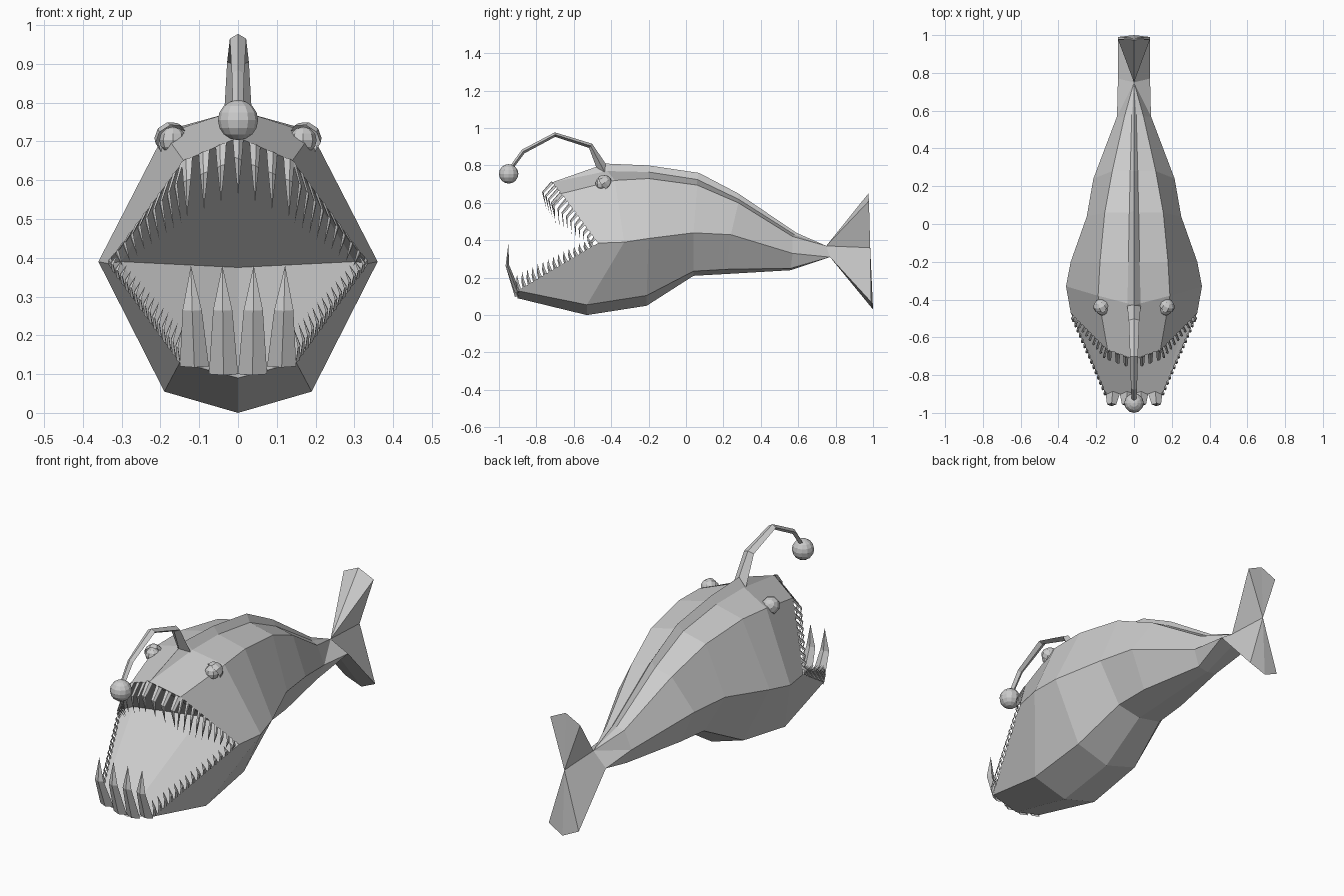
import bpy, bmesh, math
from mathutils import Vector as V

if "Cube" in bpy.data.objects:
    bpy.data.objects.remove(bpy.data.objects["Cube"])

grey = bpy.data.materials.new("plain_grey")
grey.diffuse_color = (0.6, 0.6, 0.6, 1)
grey.use_nodes = True
grey.node_tree.nodes["Principled BSDF"].inputs["Base Color"].default_value = grey.diffuse_color


def make(name, verts, faces, mirror=False):
    bm = bmesh.new()
    vs = [bm.verts.new(v) for v in verts]
    for f in faces:
        bm.faces.new([vs[i] for i in f])
    if mirror:
        geo = bmesh.ops.duplicate(bm, geom=bm.verts[:] + bm.edges[:] + bm.faces[:])["geom"]
        for v in geo:
            if isinstance(v, bmesh.types.BMVert):
                v.co.x *= -1
        bmesh.ops.remove_doubles(bm, verts=bm.verts[:], dist=1e-4)
    bmesh.ops.recalc_face_normals(bm, faces=bm.faces[:])
    me = bpy.data.meshes.new(name)
    bm.to_mesh(me)
    bm.free()
    me.materials.append(grey)
    ob = bpy.data.objects.new(name, me)
    bpy.context.collection.objects.link(ob)
    return ob


# Body half rings: ridge, ridge base, shoulder, side, low, belly
rings = [
    [(0, -.43, .81), (.035, -.42, .77), (.19, -.38, .72), (.36, -.33, .39), (.19, -.53, .055), (0, -.53, 0)],
    [(0, -.2, .80), (.03, -.2, .765), (.18, -.2, .73), (.335, -.2, .41), (.18, -.21, .105), (0, -.21, .05)],
    [(0, .07, .76), (.025, .06, .725), (.155, .06, .695), (.25, .04, .44), (.13, .04, .235), (0, .04, .21)],
    [(0, .28, .65), (.02, .28, .62), (.115, .28, .60), (.215, .24, .43), (.12, .22, .245), (0, .22, .22)],
    [(0, .59, .44), (.012, .58, .43), (.05, .57, .42), (.09, .57, .33), (.055, .56, .25), (0, .56, .24)],
]
mouth = [(0, -.715, .71), (.14, -.665, .65), (.335, -.47, .385),   # upper lip, corner
         (.15, -.9, .13), (0, -.9, .09),                          # lower lip
         (0, -.3, .375), (.3, -.42, .39)]                         # throat
verts = [v for r in rings for v in r]
faces = []
for r in range(len(rings) - 1):
    for i in range(5):
        a = r * 6 + i
        faces.append((a, a + 1, a + 7, a + 6))
m = len(verts)
verts += mouth
U0, U1, C, J1, J0, T0, T1 = range(m, m + 7)
faces += [(U0, 1, 0), (U0, U1, 2, 1), (U1, C, 3, 2),      # forehead and cheek
          (C, J1, 4, 3), (J1, J0, 5, 4),                  # lower jaw
          (U0, T0, T1, U1), (U1, T1, C),                  # palate
          (J0, J1, T1, T0), (J1, C, T1)]                  # mouth floor
# Tail root and tail fin
t = len(verts)
verts += [(0, .75, .37), (.085, .77, .31), (0, .77, .31),
          (0, .975, .65), (.085, .978, .61), (0, .985, .36),
          (.085, .99, .07), (0, 1, .03)]
e = 24
faces += [(e, e + 1, t), (e + 1, e + 2, t), (e + 2, e + 3, t), (e + 3, e + 4, t + 1),
          (e + 3, t + 1, t), (e + 4, e + 5, t + 2, t + 1),
          (t, t + 4, t + 3), (t, t + 5, t + 4), (t + 5, t + 3, t + 4),
          (t, t + 1, t + 6, t + 5), (t + 1, t + 2, t + 7, t + 6), (t + 5, t + 6, t + 7)]
make("body_and_tail", verts, faces, mirror=True)


# Teeth: bent four-sided spikes gathered in one mesh per jaw
def add_tooth(vs, fs, base, bend, tip, along, w, mid=.7):
    base, bend, tip = V(base), V(bend), V(tip)
    along = V(along).normalized()
    out = along.cross(tip - base).normalized()
    n = len(vs)
    for c, k in ((base, w), (bend, w * mid)):
        vs += [c + along * k, c + out * k * .4, c - along * k, c - out * k * .4]
    vs.append(tip)
    for i in range(4):
        j = (i + 1) % 4
        fs += [(n + i, n + j, n + 4 + j, n + 4 + i), (n + 4 + i, n + 4 + j, n + 8)]


def flip(v, s):
    return V((v[0] * s, v[1], v[2]))


P = [V(p) for p in mouth]
up_v, up_f, lo_v, lo_f = [], [], [], []
for s in (1, -1):
    # Long upper front teeth
    for k in range(4):
        if k == 0 and s < 0:
            continue
        b = P[0].lerp(P[1], k / 3.2)
        add_tooth(up_v, up_f, flip(b, s), flip(b + V((0, -.05, -.055)), s),
                  flip(b + V((0, -.03, -.15)), s), flip(P[1] - P[0], s), .016)
    # Upper side teeth shrinking toward the corner
    for k in range(10):
        f = (k + .3) / 10.3
        b = P[1].lerp(P[2], f)
        d = .125 * (1 - f) + .035
        add_tooth(up_v, up_f, flip(b, s), flip(b + V((.015, -.3 * d, -.35 * d)), s),
                  flip(b + V((0, -.25 * d, -d)), s), flip(P[2] - P[1], s), .011)
    # Big lower front teeth
    for x in (.0375, .1125):
        z = .09 + .04 * x / .15
        add_tooth(lo_v, lo_f, (x * s, -.9, z), (x * s * 1.05, -.955, .265),
                  (x * s * 1.08, -.95, .38), (1, 0, 0), .0375, .66)
    # Lower side teeth
    for k in range(15):
        f = (k + .3) / 15.5
        b = P[3].lerp(P[2], f)
        d = .085 - .045 * f
        add_tooth(lo_v, lo_f, flip(b, s), flip(b + V((.004, -.01, d * .45)), s),
                  flip(b + V((-.01, -.012, d)), s), flip(P[2] - P[3], s), .012)
make("upper_teeth", up_v, up_f)
make("lower_teeth", lo_v, lo_f)

# Lure stalk: tapered diamond sections along a bent path
path = [(-.435, .765, .036, .035), (-.51, .905, .028, .014), (-.7, .965, .021, .012),
        (-.87, .875, .016, .012), (-.94, .78, .013, .01)]
sv, sf = [], []
for i, (y, z, w, h) in enumerate(path):
    a, b = path[max(i - 1, 0)], path[min(i + 1, 4)]
    d = V((0, b[0] - a[0], b[1] - a[1])).normalized()
    n = V((0, d.z, -d.y)) if i else V((0, 1, 0))
    c, x = V((0, y, z)), V((w, 0, 0))
    sv += [c + x, c + n * h, c - x, c - n * h]
for r in range(4):
    for i in range(4):
        j = (i + 1) % 4
        sf.append((r * 4 + i, r * 4 + j, r * 4 + 4 + j, r * 4 + 4 + i))
make("lure_stalk", sv, sf + [(3, 2, 1, 0), (16, 17, 18, 19)])


# Lure bulb, eyes and eyelids
def ball(name, loc, r, seg, rows, opening=None):
    bm = bmesh.new()
    bmesh.ops.create_uvsphere(bm, u_segments=seg, v_segments=rows, radius=r)
    if opening:
        bmesh.ops.delete(bm, geom=[v for v in bm.verts if v.co.z > r * .1], context='VERTS')
        q = V((0, 0, 1)).rotation_difference(V(opening))
        bmesh.ops.rotate(bm, verts=bm.verts[:], matrix=q.to_matrix())
    bmesh.ops.translate(bm, verts=bm.verts[:], vec=loc)
    me = bpy.data.meshes.new(name)
    bm.to_mesh(me)
    bm.free()
    me.materials.append(grey)
    bpy.context.collection.objects.link(bpy.data.objects.new(name, me))


ball("lure_bulb", (0, -.948, .755), .052, 12, 8)
for s, side in ((1, "left"), (-1, "right")):
    ball(side + "_eye", (.168 * s, -.45, .703), .035, 8, 6)
    ball(side + "_eyelid", (.172 * s, -.44, .707), .044, 8, 6, (-.35 * s, -.7, -.5))
